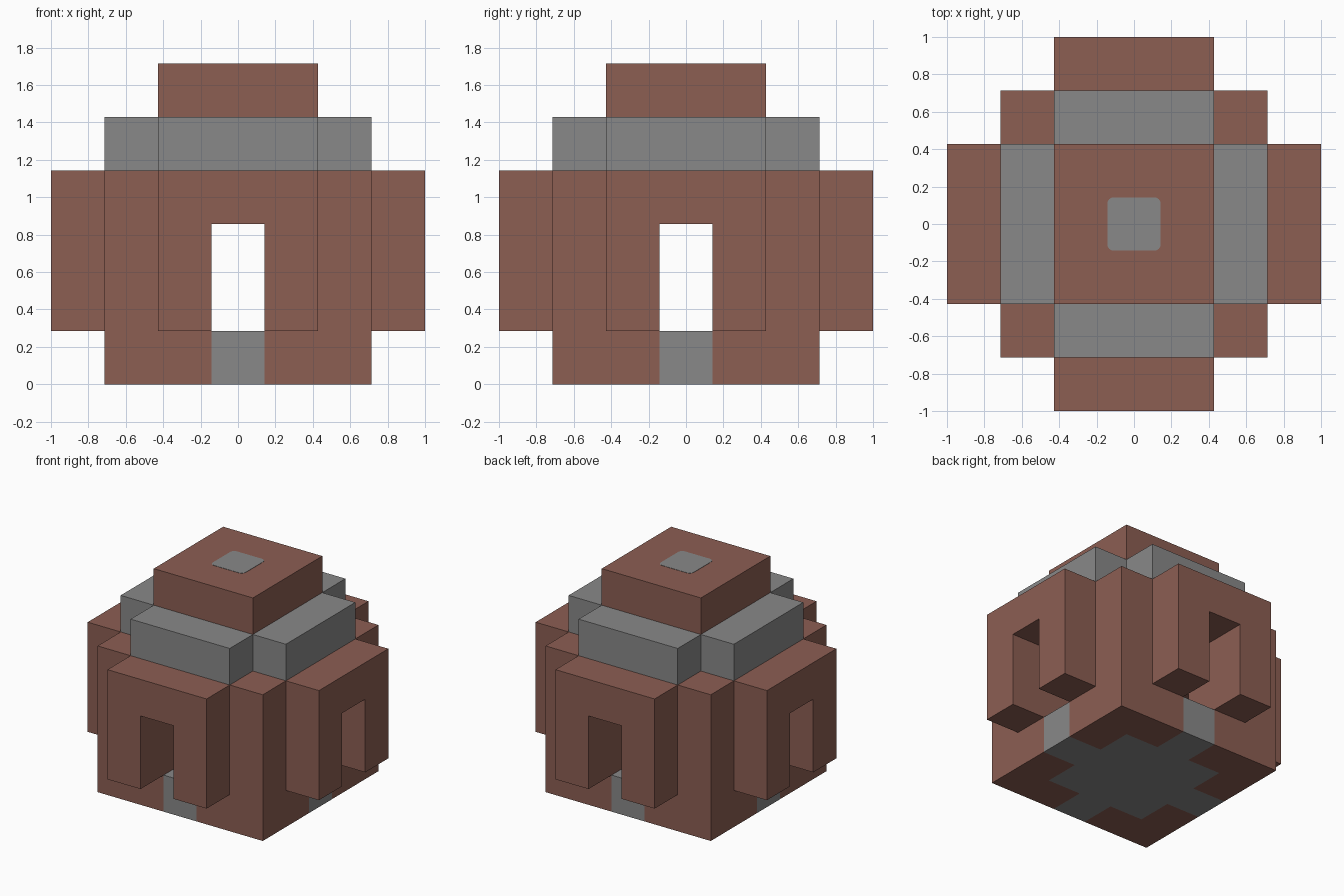
import bpy, bmesh
from math import sin, cos, pi
from mathutils import Matrix

cube = bpy.data.objects.get("Cube")
if cube:
    bpy.data.objects.remove(cube, do_unlink=True)

U = 1 / 7  # one block half-width


def material(name, rgb):
    m = bpy.data.materials.new(name)
    m.use_nodes = True
    m.diffuse_color = (*rgb, 1)
    bsdf = next(n for n in m.node_tree.nodes if n.type == 'BSDF_PRINCIPLED')
    bsdf.inputs["Base Color"].default_value = (*rgb, 1)
    return m


BRICK = material("brick_brown", (0.262, 0.112, 0.086))
STONE = material("stone_grey", (0.25, 0.25, 0.25))
SIDES = ("back", "left", "front", "right")


def prism(name, outline, low, high, mat, upright=False, turn=0):
    """Extrude an outline along z, or along y when upright, then turn it about z."""
    bm = bmesh.new()
    place = (lambda a, b, t: (a, t, b)) if upright else (lambda a, b, t: (a, b, t))
    base = [bm.verts.new(place(a, b, low)) for a, b in outline]
    face = bm.faces.new(base)
    moved = bmesh.ops.extrude_face_region(bm, geom=[face])["geom"]
    verts = [g for g in moved if isinstance(g, bmesh.types.BMVert)]
    bmesh.ops.translate(bm, verts=verts, vec=place(0, 0, high - low))
    bmesh.ops.recalc_face_normals(bm, faces=bm.faces)
    bm.transform(Matrix.Rotation(-turn * pi / 2, 4, 'Z') @ Matrix.Scale(U, 4))
    mesh = bpy.data.meshes.new(name)
    bm.to_mesh(mesh)
    bm.free()
    mesh.materials.append(mat)
    obj = bpy.data.objects.new(name, mesh)
    bpy.context.collection.objects.link(obj)
    return obj


def rect(x, y0, y1):
    return [(-x, y0), (x, y0), (x, y1), (-x, y1)]


corner = [(1, 5), (5, 5), (5, 1), (3, 1), (3, 3), (1, 3)]
arch = [(-3, 2), (-1, 2), (-1, 6), (1, 6), (1, 2), (3, 2), (3, 8), (-3, 8)]

# Four identical sides: corner wall, projecting doorway, lintel and roof step
for i, side in enumerate(SIDES):
    prism(side + "_corner_wall", corner, 0, 8, BRICK, turn=i)
    prism(side + "_doorway", arch, 5, 7, BRICK, upright=True, turn=i)
    prism(side + "_lintel", rect(1, 3, 5), 6, 8, BRICK, turn=i)
    prism(side + "_roof_step", rect(3, 3, 5), 8, 10, STONE, turn=i)

# Stone floor: a square room with a path out to each doorway
quarter = [(1, 5), (1, 3), (3, 3), (3, 1), (5, 1)]
floor = []
for i in range(4):
    c, s = round(cos(i * pi / 2)), round(sin(i * pi / 2))
    floor += [(x * c + y * s, y * c - x * s) for x, y in quarter]
prism("stone_floor", floor, 0, 2, STONE)

# Roof cap with a rounded stone plate on top
prism("roof_cap", rect(3, -3, 3), 10, 12, BRICK)
r, plate = 0.25, []
for i in range(4):
    mid = (i + 0.5) * pi / 2
    cx, cy = (1 - r) * round(cos(mid)), (1 - r) * round(sin(mid))
    for k in range(5):
        a = (i + k / 4) * pi / 2
        plate.append((cx + r * cos(a), cy + r * sin(a)))
prism("roof_plate", plate, 12, 12.015, STONE)
